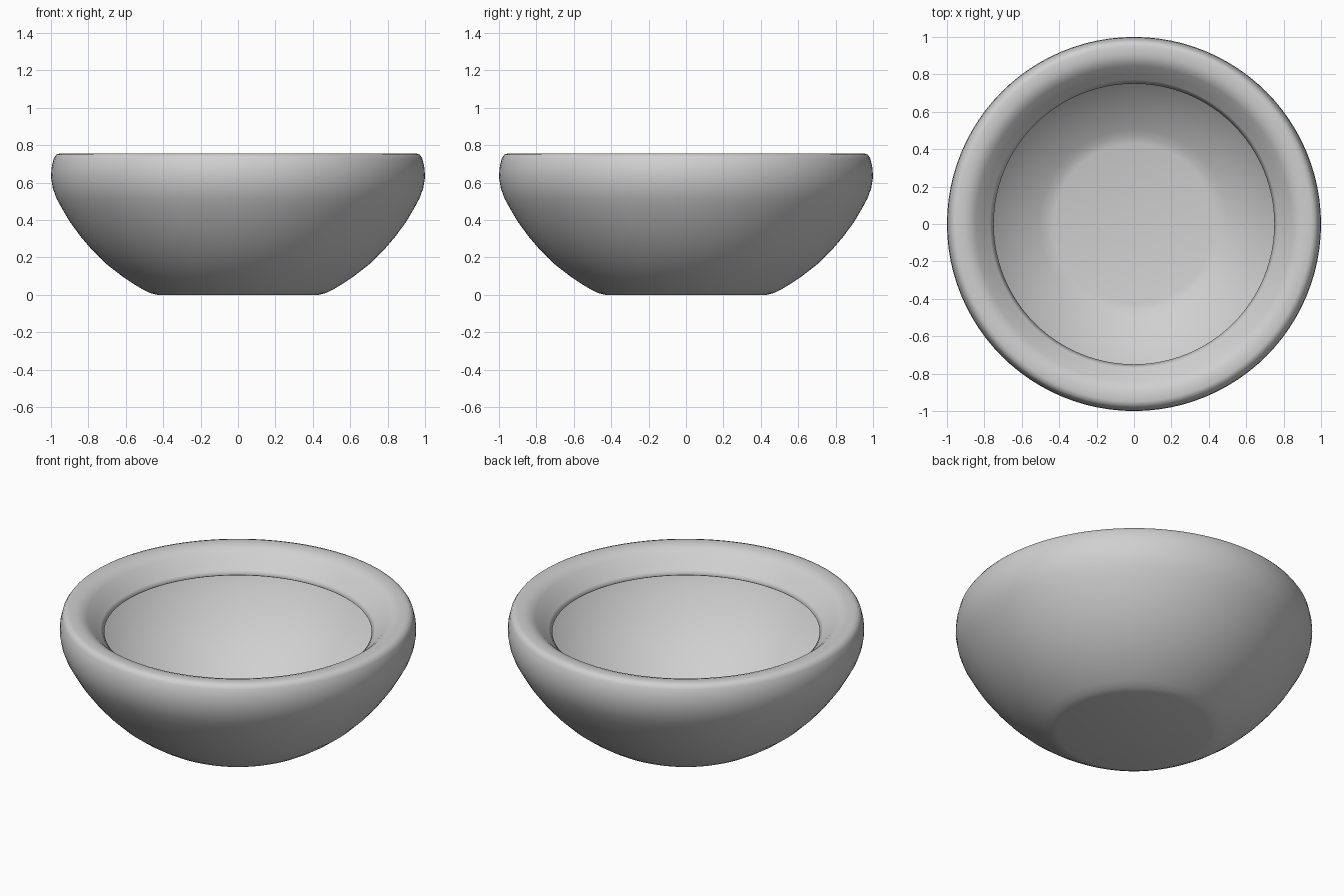
import bpy, bmesh, math

cube = bpy.data.objects.get("Cube")
if cube:
    bpy.data.objects.remove(cube, do_unlink=True)

clay = bpy.data.materials.new("light grey clay")
clay.use_nodes = True
colour = (0.63, 0.63, 0.63, 1)
clay.diffuse_color = colour
clay.node_tree.nodes["Principled BSDF"].inputs["Base Color"].default_value = colour

# Half section of the thin shell as (radius, height)
foot_and_wall = [(0, 0), (0.43, 0), (0.47, 0.01), (0.51, 0.03), (0.56, 0.06), (0.62, 0.10),
                 (0.70, 0.162), (0.78, 0.24), (0.84, 0.31), (0.90, 0.392), (0.94, 0.46),
                 (0.97, 0.515), (0.99, 0.57), (1.0, 0.63)]
rim_and_lip = [(0.997, 0.68), (0.985, 0.73), (0.972, 0.75), (0.95, 0.757), (0.90, 0.754),
               (0.87, 0.744), (0.845, 0.725), (0.80, 0.68), (0.77, 0.65), (0.75, 0.63)]

# Turn the section around the vertical axis
bm = bmesh.new()
verts = [bm.verts.new((r, 0, z)) for r, z in foot_and_wall + rim_and_lip]
edges = [bm.edges.new(pair) for pair in zip(verts, verts[1:])]
bmesh.ops.spin(bm, geom=verts + edges, cent=(0, 0, 0), axis=(0, 0, 1),
               angle=math.tau, steps=96, use_merge=False)
bmesh.ops.remove_doubles(bm, verts=bm.verts, dist=0.0005)
bmesh.ops.recalc_face_normals(bm, faces=bm.faces)

mesh = bpy.data.meshes.new("bowl")
bm.to_mesh(mesh)
bm.free()
mesh.materials.append(clay)
bowl = bpy.data.objects.new("bowl", mesh)
bpy.context.collection.objects.link(bowl)

# Soft shading
bpy.ops.object.select_all(action="DESELECT")
bowl.select_set(True)
bpy.context.view_layer.objects.active = bowl
bpy.ops.object.shade_smooth_by_angle(angle=math.radians(50))

# Thin wall on the inside
wall = bowl.modifiers.new("wall", "SOLIDIFY")
wall.thickness = 0.008
wall.offset = -1
